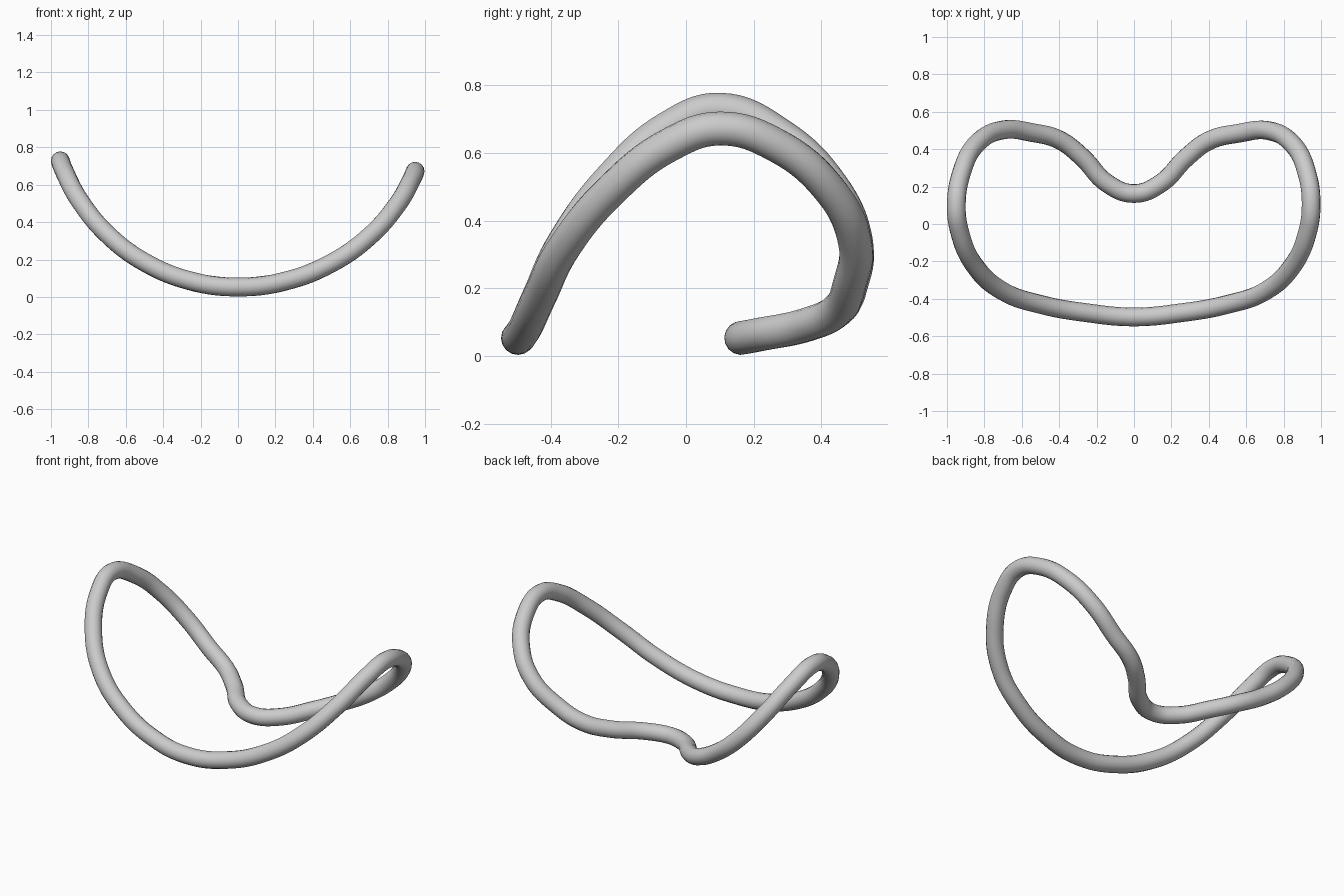
import bpy, math

if "Cube" in bpy.data.objects:
    bpy.data.objects.remove(bpy.data.objects["Cube"])

# Plan outline of the loop centre line (x, y), counter-clockwise from front middle
outline = [(0, -0.497), (0.25, -0.475), (0.5, -0.43), (0.7, -0.36), (0.85, -0.22),
           (0.926, -0.05), (0.947, 0.1), (0.925, 0.27), (0.85, 0.425), (0.72, 0.499),
           (0.56, 0.485), (0.4, 0.445), (0.28, 0.355), (0.14, 0.215), (0, 0.163),
           (-0.14, 0.215), (-0.28, 0.36), (-0.4, 0.45), (-0.54, 0.488), (-0.7, 0.503),
           (-0.84, 0.43), (-0.92, 0.28), (-0.95, 0.1), (-0.93, -0.05), (-0.85, -0.225),
           (-0.7, -0.36), (-0.5, -0.43), (-0.25, -0.475)]


def height(x):
    """Bowl-shaped arc seen from the front, slightly lower on the right."""
    rise = 1.006 - math.sqrt(1.006 ** 2 - x * x)
    if x > 0:
        rise *= 1 - 0.075 * x
    return 0.053 + rise


# Bent closed tube
curve = bpy.data.curves.new("loop_tube", "CURVE")
curve.dimensions = "3D"
curve.bevel_depth = 0.05
curve.bevel_resolution = 6
curve.resolution_u = 8
spline = curve.splines.new("BEZIER")
spline.bezier_points.add(len(outline) - 1)
spline.use_cyclic_u = True
for point, (x, y) in zip(spline.bezier_points, outline):
    point.co = (x, y, height(x))
    point.handle_left_type = point.handle_right_type = "AUTO"

tube = bpy.data.objects.new("loop_tube", curve)
bpy.context.collection.objects.link(tube)
bpy.context.view_layer.objects.active = tube
tube.select_set(True)
bpy.ops.object.convert(target="MESH")
bpy.ops.object.shade_smooth()
